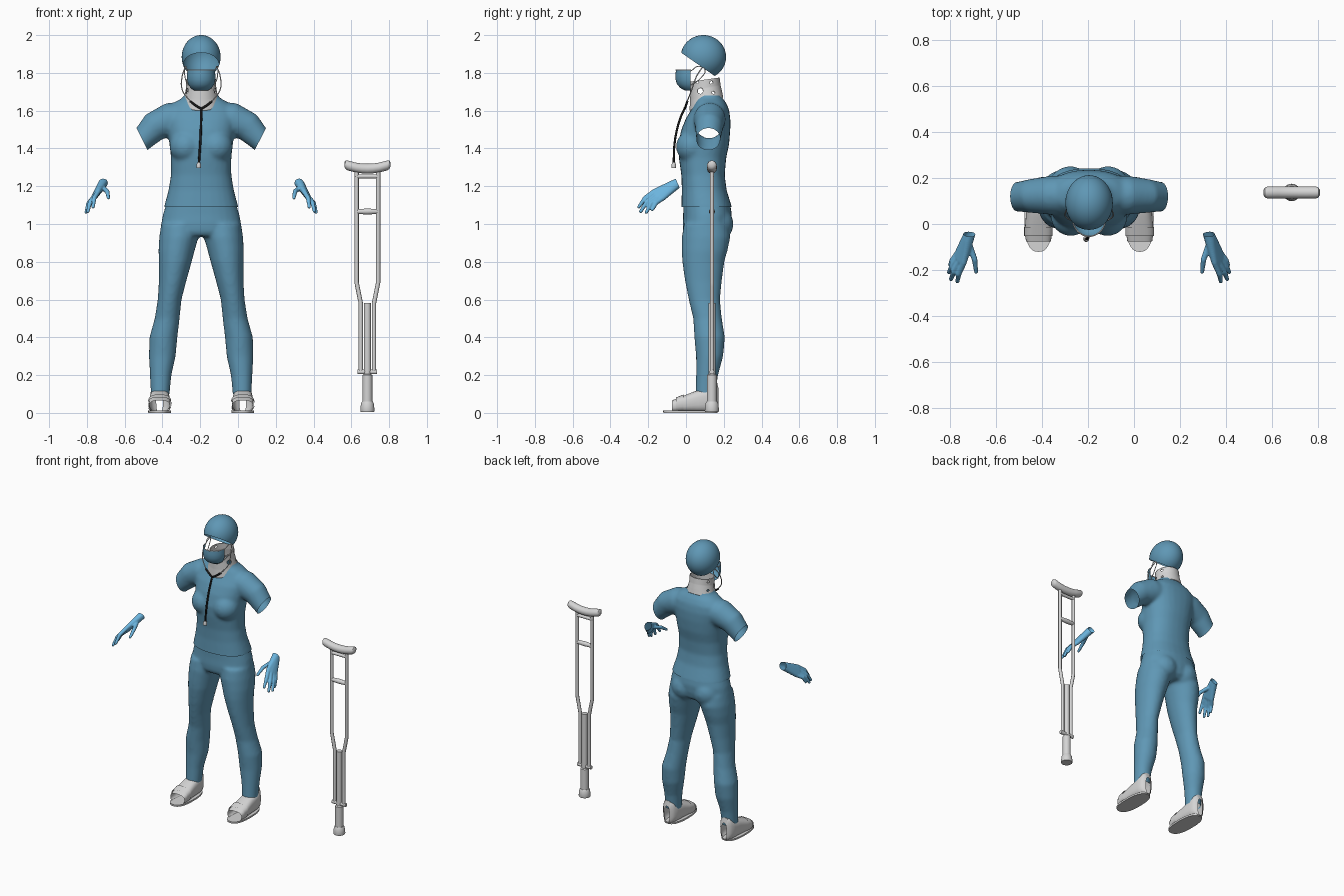
import bpy, bmesh, math
from mathutils import Vector as V

if "Cube" in bpy.data.objects:
    bpy.data.objects.remove(bpy.data.objects["Cube"])

CX = -0.195            # centre line of the clothed figure
BODY = (CX, 0, 0)
X, Y, Z = V((1, 0, 0)), V((0, 1, 0)), V((0, 0, 1))


def material(name, r, g, b):
    m = bpy.data.materials.new(name)
    m.diffuse_color = (r, g, b, 1)
    m.use_nodes = True
    m.node_tree.nodes["Principled BSDF"].inputs["Base Color"].default_value = m.diffuse_color
    return m


SCRUB = material("scrub blue", 0.115, 0.31, 0.46)
GLOVE = material("glove blue", 0.15, 0.46, 0.73)
GREY = material("light grey", 0.66, 0.66, 0.66)
WHITE = material("white", 0.85, 0.85, 0.85)
BLACK = material("black", 0.01, 0.01, 0.01)


def finish(name, me, mat, loc):
    me.materials.clear()
    me.materials.append(mat)
    me.shade_smooth()
    me.set_sharp_from_angle(angle=math.radians(42))
    ob = bpy.data.objects.new(name, me)
    ob.location = loc
    bpy.context.collection.objects.link(ob)
    return ob


def put(name, bm, mat, loc=BODY):
    bmesh.ops.recalc_face_normals(bm, faces=bm.faces[:])
    me = bpy.data.meshes.new(name)
    bm.to_mesh(me)
    bm.free()
    return finish(name, me, mat, loc)


def baked(ob):
    dg = bpy.context.evaluated_depsgraph_get()
    me = bpy.data.meshes.new_from_object(ob.evaluated_get(dg))
    bpy.data.objects.remove(ob)
    return me


def loft(bm, rings, u, v=None, n=28, p=2.0, caps=True, arc=None):
    """Skin a row of (centre, a, b) superellipse rings."""
    rows, cs = [], [V(r[0]) for r in rings]
    m = n + 1 if arc else n
    a0, a1 = arc or (0, 2 * math.pi)
    for i, (c, a, b) in enumerate(rings):
        uu, vv = u, v
        if v is None:
            t = (cs[min(i + 1, len(cs) - 1)] - cs[max(i - 1, 0)]).normalized()
            uu = (u - t * u.dot(t)).normalized()
            vv = t.cross(uu)
        row = []
        for k in range(m):
            th = a0 + (a1 - a0) * k / n
            co, si = math.cos(th), math.sin(th)
            row.append(bm.verts.new(cs[i] + uu * math.copysign(abs(co) ** (2 / p), co) * a
                                    + vv * math.copysign(abs(si) ** (2 / p), si) * b))
        rows.append(row)
    for r, q in zip(rows, rows[1:]):
        for k in range(m - 1 if arc else m):
            j = (k + 1) % m
            bm.faces.new((r[k], r[j], q[j], q[k]))
    if caps and not arc:
        bm.faces.new(rows[0])
        bm.faces.new(rows[-1])


def level(rows, x=0):
    """Rows of (z, offset, half width, front y, back y) to flat rings."""
    return [((x * o, (f + k) / 2, z), w, (k - f) / 2) for z, o, w, f, k in rows]


def ball(bm, c, r):
    g = bmesh.ops.create_uvsphere(bm, u_segments=20, v_segments=12, radius=r)
    bmesh.ops.translate(bm, verts=g["verts"], vec=V(c))


def garment(name, bm, mat, voxel, cuts, smooth=4):
    """Fuse overlapping solids, soften, then open the ends with planes."""
    ob = put(name + "_base", bm, mat)
    mod = ob.modifiers.new("fuse", "REMESH")
    mod.mode, mod.voxel_size = "VOXEL", voxel
    me = baked(ob)
    bm = bmesh.new()
    bm.from_mesh(me)
    for _ in range(smooth):
        bmesh.ops.smooth_vert(bm, verts=bm.verts[:], factor=0.5,
                              use_axis_x=True, use_axis_y=True, use_axis_z=True)
    for co, no, keep in cuts:
        fs = [f for f in bm.faces if keep(f.calc_center_median())]
        geom = list({e for f in fs for e in f.edges}) + list({w for f in fs for w in f.verts}) + fs
        bmesh.ops.bisect_plane(bm, geom=geom, plane_co=V(co), plane_no=V(no).normalized(),
                               clear_outer=True)
    return put(name, bm, mat)


def tube(name, pts, r, mat, loc=BODY, smooth=True):
    cu = bpy.data.curves.new(name, "CURVE")
    cu.dimensions, cu.bevel_depth, cu.bevel_resolution, cu.use_fill_caps = "3D", r, 3, True
    if smooth:
        sp = cu.splines.new("BEZIER")
        sp.bezier_points.add(len(pts) - 1)
        for b, p in zip(sp.bezier_points, pts):
            b.co, b.handle_left_type, b.handle_right_type = p, "AUTO", "AUTO"
    else:
        sp = cu.splines.new("POLY")
        sp.points.add(len(pts) - 1)
        for b, p in zip(sp.points, pts):
            b.co = (*p, 1)
    ob = bpy.data.objects.new(name + "_path", cu)
    bpy.context.collection.objects.link(ob)
    return finish(name, baked(ob), mat, loc)


def everywhere(c):
    return True


# Scrub top with short open sleeves
bm = bmesh.new()
loft(bm, level([(1.03, 0, .2, -.03, .25), (1.09, 0, .197, -.025, .243), (1.18, 0, .173, -.022, .215),
                (1.26, 0, .16, -.025, .205), (1.35, 0, .16, -.038, .213), (1.42, 0, .168, -.042, .228),
                (1.50, 0, .178, -.025, .235), (1.56, 0, .188, 0, .235), (1.61, 0, .175, .03, .227),
                (1.645, 0, .14, .045, .21), (1.67, 0, .095, .05, .19), (1.72, 0, .075, .06, .18)]),
     X, Y, p=2.3)
cuts = [((0, 0, 1.09), -Z, everywhere), ((0, 0, 1.68), Z, everywhere)]
for s in (1, -1):
    ball(bm, (s * .08, .035, 1.41), .088)
    loft(bm, [((s * .07, .125, 1.56), .085, .085), ((s * .165, .125, 1.553), .085, .09),
              ((s * .248, .122, 1.515), .074, .079), ((s * .312, .118, 1.447), .064, .062),
              ((s * .36, .116, 1.40), .062, .058)], Y)
    cuts.append(((s * .312, .118, 1.447), (s * .893, 0, -.45),
                 lambda c, s=s: c.x * s > .2 and c.z > 1.3))
garment("scrub_top", bm, SCRUB, .01, cuts)

# Scrub trousers
bm = bmesh.new()
loft(bm, level([(1.14, 0, .178, -.008, .225), (1.10, 0, .187, -.015, .235), (1.05, 0, .203, -.015, .243),
                (1.0, 0, .212, -.018, .24), (.96, 0, .205, -.015, .23), (.935, 0, .18, 0, .2)]), X, Y, p=2.2)
for s in (1, -1):
    ball(bm, (s * .082, .157, 1.0), .095)
    loft(bm, level([(1.0, .11, .102, -.012, .225), (.93, .118, .104, -.022, .235), (.86, .13, .096, -.022, .22),
                    (.8, .137, .087, -.02, .203), (.7, .151, .073, -.006, .19), (.6, .167, .063, .014, .18),
                    (.5, .18, .066, .038, .19), (.4, .2, .074, .044, .206), (.3, .206, .071, .053, .197),
                    (.2, .214, .057, .053, .17), (.1, .217, .05, .05, .157), (.06, .217, .05, .05, .157)], s), X, Y)
garment("scrub_trousers", bm, SCRUB, .01,
        [((0, 0, .1), -Z, everywhere), ((0, 0, 1.11), Z, everywhere)])

# Open-toed medical shoes
for s, side in ((1, "left"), (-1, "right")):
    o = s * .22
    bm = bmesh.new()
    loft(bm, [((o, .023, .0), .06, .143), ((o, .023, .012), .061, .144)], X, Y, p=2.5, n=40)
    put(side + "_shoe_sole", bm, GREY)
    bm = bmesh.new()
    loft(bm, [((o, y, h / 2 + .004), a, h / 2) for y, h, a in
              ((-.075, .062, .054), (-.05, .072, .058), (-.01, .088, .058), (.03, .104, .055), (.06, .115, .054),
               (.12, .13, .052), (.15, .155, .046), (.165, .155, .034), (.173, .12, .018))],
         X, Z, p=2.8, caps=False)
    put(side + "_shoe_upper", bm, GREY)
    bm = bmesh.new()
    loft(bm, [((o, y, h / 2 + .004), .062, h / 2) for y, h in ((-.052, .078), (-.012, .094))],
         X, Z, p=2.8, caps=False)
    put(side + "_shoe_strap", bm, GREY)

# Surgical cap, open underneath
bm = bmesh.new()
bmesh.ops.create_uvsphere(bm, u_segments=40, v_segments=28, radius=1)
for w in bm.verts:
    w.co = V((w.co.x * .103, w.co.y * .12 + .092, w.co.z * .116 + 1.884))
bmesh.ops.bisect_plane(bm, geom=bm.verts[:] + bm.edges[:] + bm.faces[:], plane_co=(0, -.03, 1.91),
                       plane_no=V((0, -.125, -.18)).normalized(), clear_outer=True)
put("surgical_cap", bm, SCRUB)

# Face mask, nose band and ear loops
bm = bmesh.new()
loft(bm, [((0, .025, z), w, d) for z, w, d in
          ((1.815, .072, .078), (1.79, .075, .081), (1.765, .075, .08), (1.74, .069, .073),
           (1.72, .056, .055), (1.706, .036, .03))], X, Y, arc=(math.pi, 2 * math.pi))
put("face_mask", bm, SCRUB)
tube("mask_nose_band", [(.072 * math.cos(t), .025 + .078 * math.sin(t), 1.815)
                        for t in [math.pi * (1 + k / 12) for k in range(13)]], .003, WHITE)
for s in (1, -1):
    tube("mask_ear_loop", [(s * .072, .025, 1.81), (s * .085, .07, 1.835), (s * .088, .1, 1.815),
                           (s * .085, .08, 1.775), (s * .07, .025, 1.735)], .0025, WHITE)

# Neck brace with vent holes
bm = bmesh.new()
keys = [(1.635, .1, .018, .197, .4), (1.68, .088, .022, .19, .3),
        (1.72, .08, .022, .183, .2), (1.765, .079, .022, .178, .14)]
rows = []
for a, b in zip(keys, keys[1:]):
    for k in range(10):
        rows.append([p + (q - p) * k / 10 for p, q in zip(a, b)])
rows.append(list(keys[-1]))
loft(bm, [((0, (f + k) / 2, z), w, (k - f) / 2) for z, w, f, k, t in rows], X, Y, n=128, caps=False)
for i, w in enumerate(bm.verts):
    w.co.z += (w.co.y - .105) * rows[i // 128][4]
holes = ((.075, 1.705, .015), (.135, 1.75, .008), (.145, 1.695, .008), (.06, 1.75, .007))
dead = [f for f in bm.faces for y, z, r in holes
        if (f.calc_center_median().y - y) ** 2 + (f.calc_center_median().z - z) ** 2 < r * r]
bmesh.ops.delete(bm, geom=list(set(dead)), context="FACES")
brace = put("neck_brace", bm, GREY)
mod = brace.modifiers.new("thickness", "SOLIDIFY")
mod.thickness = .005

# Stethoscope
for s in (1, -1):
    tube("stethoscope_ear_tube", [(s * .082, .09, 1.835), (s * .101, .055, 1.78), (s * .1, .03, 1.71),
                                  (s * .055, .005, 1.647)], .003, GREY)
    tube("stethoscope_branch", [(s * .058, .007, 1.65), (s * .03, 0, 1.628), (0, -.006, 1.61)], .006, BLACK)
tube("stethoscope_hose", [(0, -.006, 1.615), (0, -.03, 1.56), (-.002, -.05, 1.49), (-.006, -.062, 1.41),
                          (-.012, -.065, 1.32)], .006, BLACK)
bm = bmesh.new()
loft(bm, [((-.013, -.065, z), r, r) for z, r in ((1.297, .012), (1.312, .013), (1.325, .008))], X, Y, n=16)
put("stethoscope_chest_piece", bm, GREY)

# Gloves
FINGERS = (((.545, -.168, 1.172), (.572, -.25, 1.09)), ((.56, -.16, 1.155), (.6, -.24, 1.066)),
           ((.568, -.145, 1.142), (.609, -.21, 1.062)), ((.57, -.125, 1.135), (.604, -.178, 1.076)))
for s, side in ((1, "left"), (-1, "right")):
    def at(p):
        return V((s * p[0], p[1], p[2]))
    bm = bmesh.new()
    pts = []
    for c, r in [((.516, -.035, 1.222), .025), ((.525, -.07, 1.207), .024)] + [(k, .014) for k, t in FINGERS]:
        for i in range(1, 8):
            for j in range(10):
                a, b = math.pi * i / 8, math.pi * j / 5
                pts.append(bm.verts.new(at(c) + V((math.sin(a) * math.cos(b), math.sin(a) * math.sin(b),
                                                   math.cos(a))) * r))
    bmesh.ops.convex_hull(bm, input=pts)
    bmesh.ops.delete(bm, geom=[w for w in bm.verts if not w.link_faces], context="VERTS")
    paths = [(k, (V(k) + V(t)) / 2 + V((.008, -.008, .006)), t) for k, t in FINGERS]
    paths.append(((.518, -.095, 1.19), (.497, -.155, 1.172), (.491, -.208, 1.138)))
    for k, m, t in paths:
        loft(bm, [(at(k), .0135, .0135), (at(m), .0125, .0125), (at(t), .009, .009)], X, n=14)
        ball(bm, at(t), .009)
        ball(bm, at(m), .0125)
    garment(side + "_glove", bm, GLOVE, .004, [((0, -.046, 1.22), (0, .9, .4), everywhere)], 3)

# Crutch
CR = (.685, .137, 0)
bm = bmesh.new()
loft(bm, [((x, 0, 1.293 + .022 * (x / .12) ** 2), r, r) for x, r in
          ((-.122, .012), (-.116, .022), (-.105, .026), (-.06, .026), (-.03, .026), (0, .026),
           (.03, .026), (.06, .026), (.105, .026), (.116, .022), (.122, .012))], Y, Z)
put("crutch_armpit_pad", bm, GREY, CR)
for s in (1, -1):
    tube("crutch_upright", [(s * .057, 0, 1.29), (s * .057, 0, .69), (s * .053, 0, .67), (s * .039, 0, .60),
                            (s * .035, 0, .58), (s * .035, 0, .21)], .0115, GREY, CR, False)
tube("crutch_top_brace", [(-.062, 0, 1.252), (.062, 0, 1.252)], .011, GREY, CR, False)
tube("crutch_lower_clamp", [(-.052, 0, .217), (.052, 0, .217)], .013, GREY, CR, False)
bm = bmesh.new()
loft(bm, [((x, 0, 1.066), r, r) for x, r in
          ((-.057, .01), (-.045, .013), (0, .016), (.045, .013), (.057, .01))], Y, Z, n=20)
put("crutch_hand_grip", bm, GREY, CR)
bm = bmesh.new()
loft(bm, [((0, 0, z), r, r) for z, r in ((.582, .019), (.205, .019), (.2, .026), (.055, .026))], X, Y, n=20)
put("crutch_centre_tube", bm, GREY, CR)
bm = bmesh.new()
loft(bm, [((0, 0, z), r, r) for z, r in ((.06, .028), (.05, .034), (.012, .038), (.006, .036))], X, Y, n=24)
put("crutch_rubber_tip", bm, GREY, CR)
